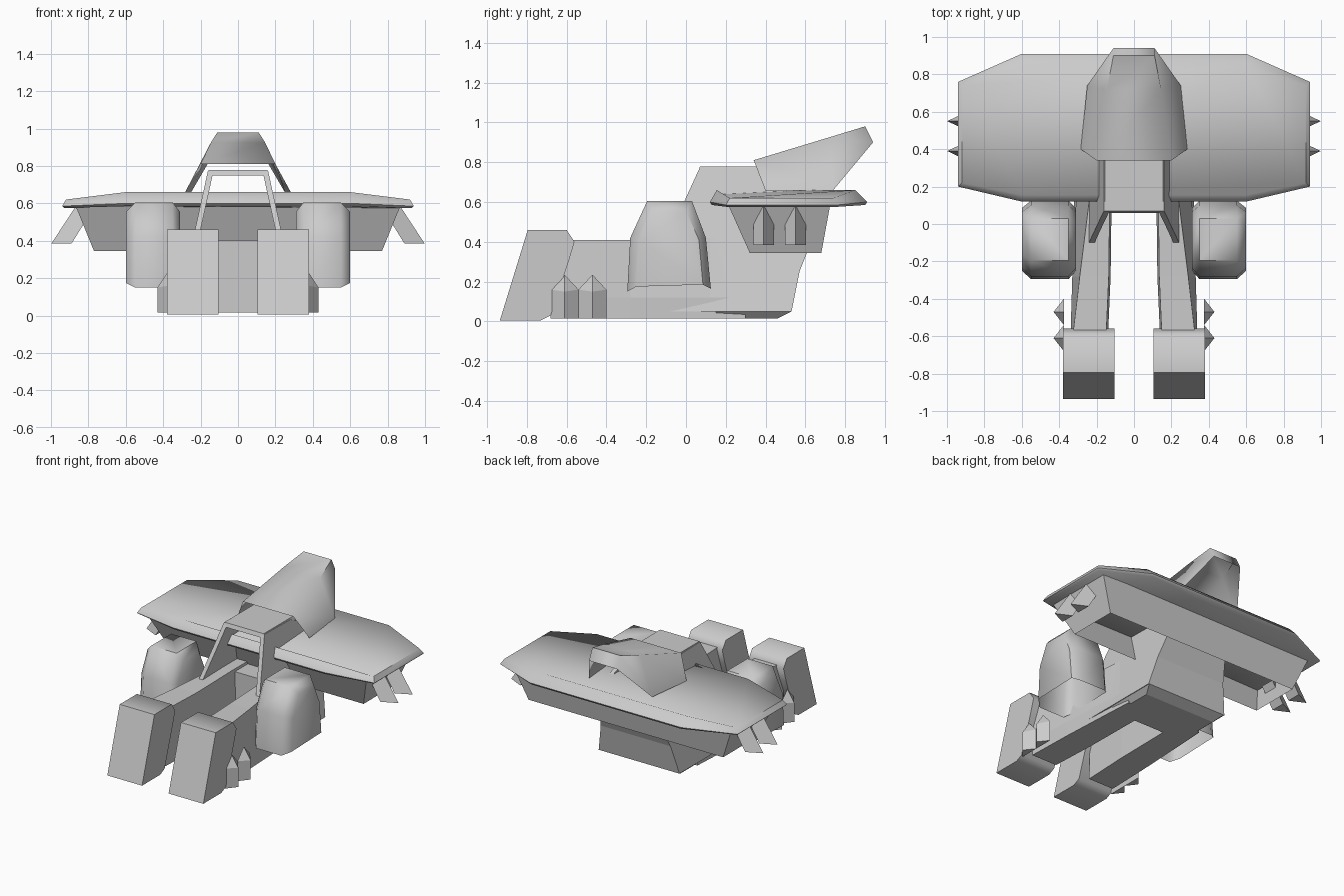
import bpy, bmesh, math

if "Cube" in bpy.data.objects:
    bpy.data.objects.remove(bpy.data.objects["Cube"])


def finish(name, bm, mirror=False, smooth=None, open_bottom=False):
    bmesh.ops.recalc_face_normals(bm, faces=bm.faces[:])
    if open_bottom:
        down = [f for f in bm.faces if f.normal.z < -0.7]
        bmesh.ops.delete(bm, geom=down, context='FACES')
    me = bpy.data.meshes.new(name)
    bm.to_mesh(me)
    bm.free()
    ob = bpy.data.objects.new(name, me)
    bpy.context.collection.objects.link(ob)
    if mirror:
        ob.modifiers.new("Mirror", 'MIRROR').use_mirror_merge = False
    if smooth:
        bpy.ops.object.select_all(action='DESELECT')
        ob.select_set(True)
        bpy.context.view_layer.objects.active = ob
        bpy.ops.object.shade_smooth_by_angle(angle=math.radians(smooth))
    return ob


def loft(name, rings, mirror=False, smooth=None, caps=True, open_bottom=False):
    """Skin a stack of closed rings with equal point counts."""
    bm = bmesh.new()
    vs = [[bm.verts.new(p) for p in r] for r in rings]
    n = len(vs[0])
    for a, b in zip(vs, vs[1:]):
        for i in range(n):
            j = (i + 1) % n
            bm.faces.new((a[i], a[j], b[j], b[i]))
    if caps:
        bm.faces.new(vs[0])
        bm.faces.new(vs[-1])
    return finish(name, bm, mirror, smooth, open_bottom)


def rect(hx, y0, y1, z):
    return [(-hx, y0, z), (hx, y0, z), (hx, y1, z), (-hx, y1, z)]


# Wing: eight-sided plate with a bevelled upper edge and drooping tips
def wing_ring(tip, mid, y, z_tip, z_mid):
    a, b, c, d = y
    half = [(mid, a, z_mid), (tip, b, z_tip), (tip, c, z_tip), (mid, d, z_mid)]
    return half + [(-x, yy, z) for x, yy, z in reversed(half)]


loft("wing", [
    wing_ring(0.93, 0.59, (0.13, 0.21, 0.75, 0.90), 0.575, 0.585),
    wing_ring(0.94, 0.60, (0.12, 0.20, 0.76, 0.91), 0.585, 0.60),
    wing_ring(0.92, 0.60, (0.155, 0.22, 0.74, 0.85), 0.62, 0.66),
], smooth=60)

# Tapered skirt under the wing
loft("wing_underbody", [rect(0.87, 0.21, 0.725, 0.59), rect(0.77, 0.32, 0.68, 0.345)],
     caps=False)


# Hull walls leaning inwards, joined by an open arch roof
def wall_x(z):
    return 0.32 - 0.22 * (z - 0.05)


wall = [(-0.30, 0.05), (0.53, 0.05), (0.57, 0.25), (0.71, 0.60), (0.60, 0.66),
        (0.36, 0.77), (0.07, 0.775), (-0.01, 0.60), (-0.20, 0.20)]
loft("hull_wall", [[(wall_x(z) - t, y, z) for y, z in wall] for t in (0, 0.03)], mirror=True)
loft("neck_roof", [rect(0.155, 0.07, 0.42, 0.778), rect(0.165, 0.06, 0.42, 0.75)])

# Hull core closing the rear and the space between the arms
loft("hull_core", [
    rect(0.28, 0.15, 0.46, 0.015),
    rect(0.315, 0.15, 0.53, 0.05),
    rect(0.272, 0.15, 0.57, 0.25),
    rect(0.238, 0.15, 0.63, 0.40),
])


# Long forward arms
def arm_ring(y, inner, top, bottom, z):
    return [(inner, y, 0.015), (bottom, y, 0.015), (bottom, y, 0.12),
            (top, y, z), (inner + 0.01, y, z)]


loft("arm", [
    arm_ring(-0.62, 0.14, 0.33, 0.34, 0.41),
    arm_ring(-0.28, 0.125, 0.29, 0.33, 0.41),
    arm_ring(0.12, 0.12, 0.24, 0.31, 0.42),
    arm_ring(0.30, 0.12, 0.23, 0.30, 0.42),
], mirror=True)

# Raked blocks at the arm ends
block = [(-0.935, 0.005), (-0.795, 0.46), (-0.60, 0.46), (-0.56, 0.40),
         (-0.59, 0.30), (-0.68, 0.03), (-0.73, 0.005)]
loft("arm_end_block", [[(x, y, z) for y, z in block] for x in (0.105, 0.38)],
     mirror=True, smooth=60)

# Side engine pods with chamfered rims, open underneath
outer = [(-0.295, 0.15), (-0.28, 0.42), (-0.195, 0.605), (0.03, 0.605), (0.10, 0.42), (0.125, 0.165)]
inner = [(-0.25, 0.175), (-0.235, 0.41), (-0.165, 0.555), (0.00, 0.555), (0.065, 0.41), (0.085, 0.185)]
loft("side_pod", [[(x, y, z) for y, z in prof] for x, prof in
                  ((0.31, inner), (0.35, outer), (0.55, outer), (0.60, inner))],
     mirror=True, smooth=50, open_bottom=True)

# Canopy hood: open underneath and at the front
bm = bmesh.new()
sections = [((0.20, 0.34, 0.81), (0.285, 0.40, 0.655)),
            ((0.145, 0.72, 0.925), (0.25, 0.74, 0.66)),
            ((0.11, 0.90, 0.98), (0.11, 0.94, 0.90))]
rows = []
for t, b in sections:
    pts = [(-b[0], *b[1:]), (-t[0], *t[1:]), t, b]
    rows.append([bm.verts.new(p) for p in pts])
for p, q in zip(rows, rows[1:]):
    for i in range(3):
        bm.faces.new((p[i], p[i + 1], q[i + 1], q[i]))
bm.faces.new(rows[-1])
finish("canopy_hood", bm, smooth=75)


# Three-sided prongs under the wing tips
def prong(name, y, half, ridge, base):
    (rx0, rz0), (rx1, rz1) = ridge
    (bx0, bz0), (bx1, bz1) = base
    loft(name, [
        [(rx0, y, rz0), (bx0, y - half, bz0), (bx0, y + half, bz0)],
        [(rx1, y, rz1), (bx1, y - half, bz1), (bx1, y + half, bz1)],
    ], mirror=True)


for k, y in enumerate((0.39, 0.55)):
    prong(f"wing_prong_{k + 1}", y, 0.052, ((0.998, 0.385), (0.87, 0.58)),
          ((0.89, 0.385), (0.80, 0.53)))

# Upright pointed prongs low on the arms
for k, y in enumerate((-0.61, -0.47)):
    half = 0.07
    bm = bmesh.new()
    low = [bm.verts.new(p) for p in ((0.43, y, 0.015), (0.375, y - half, 0.015), (0.375, y + half, 0.015))]
    top = [bm.verts.new(p) for p in ((0.43, y, 0.15), (0.375, y - half, 0.16), (0.375, y + half, 0.16))]
    peak = bm.verts.new((0.375, y, 0.235))
    bm.faces.new(low)
    bm.faces.new((low[0], low[1], top[1], top[0]))
    bm.faces.new((low[0], top[0], top[2], low[2]))
    bm.faces.new((low[1], low[2], top[2], peak, top[1]))
    bm.faces.new((top[0], top[1], peak))
    bm.faces.new((top[0], peak, top[2]))
    finish(f"arm_prong_{k + 1}", bm, mirror=True)
